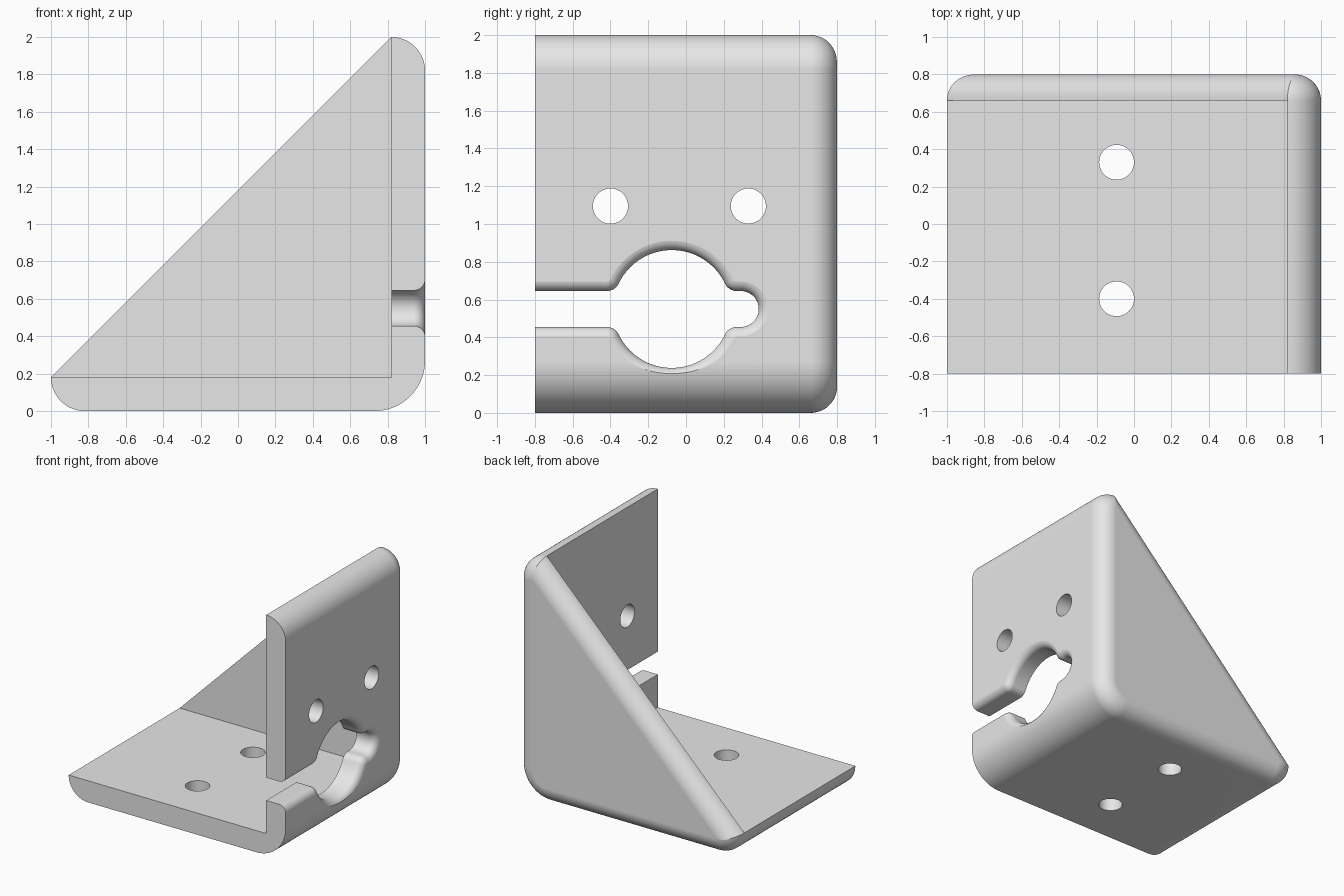
import bpy, bmesh
from math import sin, cos, asin, atan2, sqrt, pi, radians

cube = bpy.data.objects.get("Cube")
if cube:
    bpy.data.objects.remove(cube, do_unlink=True)

grey = bpy.data.materials.new("light grey")
grey.use_nodes = True
grey.diffuse_color = (0.8, 0.8, 0.8, 1)
grey.node_tree.nodes["Principled BSDF"].inputs["Base Color"].default_value = (0.8, 0.8, 0.8, 1)


def arc(cx, cy, r, a0, a1, n=16):
    """Points along an arc, angles in radians."""
    return [(cx + r * cos(a0 + (a1 - a0) * i / n),
             cy + r * sin(a0 + (a1 - a0) * i / n)) for i in range(n + 1)]


def bridge(bm, a, b, closed=True):
    n = len(a)
    for i in range(n if closed else n - 1):
        j = (i + 1) % n
        bm.faces.new((a[i], a[j], b[j], b[i]))


def finish(bm, name):
    bmesh.ops.recalc_face_normals(bm, faces=bm.faces[:])
    mesh = bpy.data.meshes.new(name)
    bm.to_mesh(mesh)
    bm.free()
    mesh.materials.append(grey)
    ob = bpy.data.objects.new(name, mesh)
    bpy.context.collection.objects.link(ob)
    return ob


# Bracket dimensions
T = 0.18        # plate thickness, also the radius of its outer ends
HEEL = 0.27     # radius of the outer heel
BACK = 0.14     # gusset thickness and back edge radius
Y0, Y1 = -0.8, 0.8


def side_profile(d):
    """Outer x-z outline inset by d, from the toe round to the wall top."""
    tilt = asin((T - sqrt(2) * d) / (T - d) / sqrt(2))
    toe = arc(-1 + T, T, T - d, pi * 1.25 - tilt, pi * 1.5)
    heel = arc(1 - HEEL, HEEL, HEEL - d, -pi / 2, 0, 24)
    top = arc(1 - T, 2 - T, T - d, 0, pi / 4 + tilt)
    return toe + heel + top


# Body: L section at the front, triangular gusset with rounded rim at the back
bm = bmesh.new()
steps = 12
sections = [(Y0, 0)]
for i in range(steps + 1):
    a = pi / 2 * i / steps
    sections.append((Y1 - BACK + BACK * sin(a), BACK * (1 - cos(a))))
rings = [[bm.verts.new((x, y, z)) for x, z in side_profile(d)] for y, d in sections]
inner = [bm.verts.new((1 - T, y, T)) for y in (Y0, Y1 - BACK)]
front, mid = rings[0], rings[1]
bridge(bm, front, mid, closed=False)
bridge(bm, [front[-1], inner[0], front[0]], [mid[-1], inner[1], mid[0]], closed=False)
bm.faces.new(front + [inner[0]])
bm.faces.new((mid[0], mid[-1], inner[1]))
for a, b in zip(rings[1:], rings[2:]):
    bridge(bm, a, b)
bm.faces.new(rings[-1])
bracket = finish(bm, "corner_bracket")

# Keyhole opening: round hole, entry slot and small end notch
CY, CZ, R, H, F, END = -0.075, 0.55, 0.312, 0.095, 0.07, 0.29
DY = sqrt((R + F) ** 2 - (H + F) ** 2)
ANG = atan2(H + F, DY)


def keyhole(d):
    """y-z outline of the opening, widened by d."""
    half = [(-1.0, H + d)]
    half += arc(CY - DY, H + F, F - d, -pi / 2, -ANG, 8)
    half += arc(CY, 0, R + d, pi - ANG, ANG, 40)[1:-1]
    half += arc(CY + DY, H + F, F - d, pi + ANG, pi * 1.5, 8)
    half += arc(END, 0, H + d, pi / 2, 0, 14)
    return half + [(y, -z) for y, z in half[-2::-1]]


def keyhole_cutter():
    bm = bmesh.new()
    flare, n = 0.06, 8
    secs = [(0.7, 0)]
    for i in range(n + 1):
        a = pi / 2 * i / n
        secs.append((1.001 - flare + flare * sin(a), flare * (1 - cos(a))))
    secs.append((1.2, flare))
    loops = [[bm.verts.new((x, y, CZ + z)) for y, z in keyhole(d)] for x, d in secs]
    for a, b in zip(loops, loops[1:]):
        bridge(bm, a, b)
    bm.faces.new(loops[0])
    bm.faces.new(loops[-1])
    return finish(bm, "keyhole_cutter")


def screw_cutter(along_x, y):
    """Cylinder through the wall (along x) or through the base (along z)."""
    bm = bmesh.new()
    circle = arc(0, 0, 0.093, 0, 2 * pi, 48)[:-1]
    ends = []
    for s in (-0.25, 0.25):
        if along_x:
            ends.append([bm.verts.new((0.91 + s, y + u, 1.095 + v)) for u, v in circle])
        else:
            ends.append([bm.verts.new((-0.093 + u, y + v, 0.09 + s)) for u, v in circle])
    bridge(bm, *ends)
    for e in ends:
        bm.faces.new(e)
    return finish(bm, "screw_hole_cutter")


# Cut the openings
cutters = [keyhole_cutter()]
cutters += [screw_cutter(ax, y) for ax in (True, False) for y in (-0.4, 0.33)]
bpy.ops.object.select_all(action='DESELECT')
bpy.context.view_layer.objects.active = bracket
bracket.select_set(True)
for c in cutters:
    c.hide_render = True
    m = bracket.modifiers.new("cut", 'BOOLEAN')
    m.operation = 'DIFFERENCE'
    m.solver = 'EXACT'
    m.object = c
    bpy.ops.object.modifier_apply(modifier=m.name)
    bpy.data.objects.remove(c, do_unlink=True)

# Smooth rounds, crisp edges, flat plates
bpy.ops.object.shade_smooth_by_angle(angle=radians(30))
wn = bracket.modifiers.new("flat_plates", 'WEIGHTED_NORMAL')
wn.keep_sharp = True
